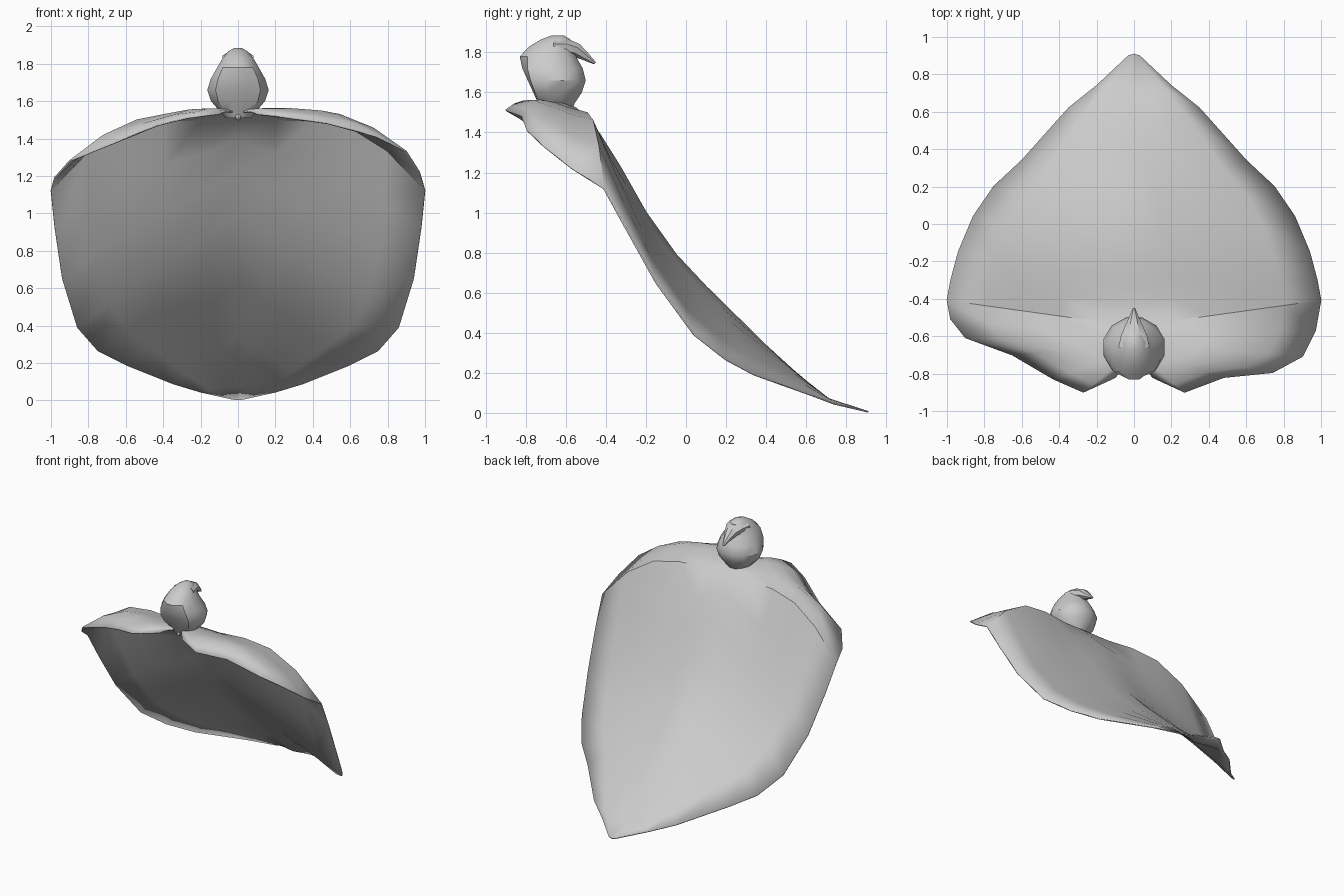
import bpy, math

if "Cube" in bpy.data.objects:
    bpy.data.objects.remove(bpy.data.objects["Cube"])

def make(name, verts, faces, thick=0):
    me = bpy.data.meshes.new(name)
    me.from_pydata(verts, [], faces)
    me.validate()
    ob = bpy.data.objects.new(name, me)
    bpy.context.collection.objects.link(ob)
    bpy.ops.object.select_all(action='DESELECT')
    ob.select_set(True)
    bpy.context.view_layer.objects.active = ob
    bpy.ops.object.mode_set(mode='EDIT')
    bpy.ops.mesh.select_all(action='SELECT')
    bpy.ops.mesh.normals_make_consistent(inside=False)
    bpy.ops.object.mode_set(mode='OBJECT')
    bpy.ops.object.shade_smooth_by_angle(angle=math.radians(35))
    if thick:
        m = ob.modifiers.new("thickness", 'SOLIDIFY')
        m.thickness = thick
        m.offset = 0
    return ob

# leaf: midrib points (y, z) from tip to notch
mid = [(.91, .005), (.67, .08), (.4, .335), (.1, .63), (-.05, .79), (-.2, 1.0),
       (-.33, 1.23), (-.43, 1.39), (-.55, 1.52), (-.6, 1.545), (-.62, 1.55),
       (-.64, 1.55), (-.66, 1.55), (-.68, 1.55), (-.7, 1.54)]
# rim points shared by both halves, then the two different lobes
rim = [(.03, .9, .008), (.2, .74, .045), (.35, .62, .09), (.6, .34, .19),
       (.75, .2, .265), (.86, .04, .39), (.94, -.15, .65), (.98, -.3, .92),
       (1, -.41, 1.12)]
lobe_r = [(.97, -.57, 1.22), (.9, -.71, 1.33), (.74, -.795, 1.41),
          (.48, -.82, 1.48), (.27, -.9, 1.51), (.1, -.82, 1.53)]
lobe_l = [(.98, -.51, 1.19), (.9, -.61, 1.28), (.65, -.7, 1.38),
          (.43, -.83, 1.47), (.27, -.9, 1.51), (.1, -.82, 1.53)]
bulge = [0, .01, .01, .02, .02, .02, .03, .08, .18, .14, .11, .08, .05, .03, .01]

N = 5
verts = []
for i, (cy, cz) in enumerate(mid):
    for k in range(-N, N + 1):
        s, t = (1 if k > 0 else -1), abs(k) / N
        x, y, z = (rim + (lobe_r if k > 0 else lobe_l))[i]
        verts.append((s * x * t, cy + (y - cy) * t,
                      cz + (z - cz) * t + bulge[i] * math.sin(math.pi * t ** 1.4)))
W = 2 * N + 1
faces = [(i * W + k, i * W + k + 1, (i + 1) * W + k + 1, (i + 1) * W + k)
         for i in range(len(mid) - 1) for k in range(W - 1)]
make("leaf", verts, faces, .008)

def loft(name, rings, n, clip=None):
    """rings: (cy, cz, half width, half depth, tilt)"""
    v = []
    for cy, cz, w, d, tilt in rings:
        for j in range(n):
            a = 2 * math.pi * (j + .5) / n
            u = d * math.sin(a)
            y, z = cy + u * math.cos(tilt), cz + u * math.sin(tilt)
            if clip:
                y = max(y, clip(z))
            v.append((w * math.cos(a), y, z))
    R = len(rings)
    f = [(r * n + j, r * n + (j + 1) % n, (r + 1) * n + (j + 1) % n, (r + 1) * n + j)
         for r in range(R - 1) for j in range(n)]
    f += [tuple(range(n)), tuple(range((R - 1) * n, R * n))]
    return make(name, v, f)

# stalk bulb with a slanted flat cut on its front
loft("stalk_bulb", [(-.65, 1.51, .07, .08, 0), (-.65, 1.55, .105, .1, 0),
                    (-.655, 1.6, .15, .14, 0), (-.66, 1.66, .17, .165, 0),
                    (-.675, 1.72, .15, .165, 0), (-.69, 1.78, .115, .145, 0),
                    (-.675, 1.83, .085, .11, 0), (-.65, 1.865, .055, .075, 0),
                    (-.64, 1.885, .02, .03, 0)],
     12, lambda z: -.74 - .4545 * (z - 1.55))

# drooping pointed hook at the back of the bulb
loft("stalk_hook", [(-.66, 1.82, .09, .06, 1.6), (-.6, 1.825, .075, .047, 1.3),
                    (-.55, 1.81, .05, .04, 1.0), (-.505, 1.78, .028, .025, .7),
                    (-.455, 1.745, .008, .008, .6)], 8)

# little bead at the notch
bpy.ops.mesh.primitive_uv_sphere_add(segments=8, ring_count=6, radius=.018,
                                     location=(0, -.72, 1.515))
bpy.context.object.name = "notch_bead"
